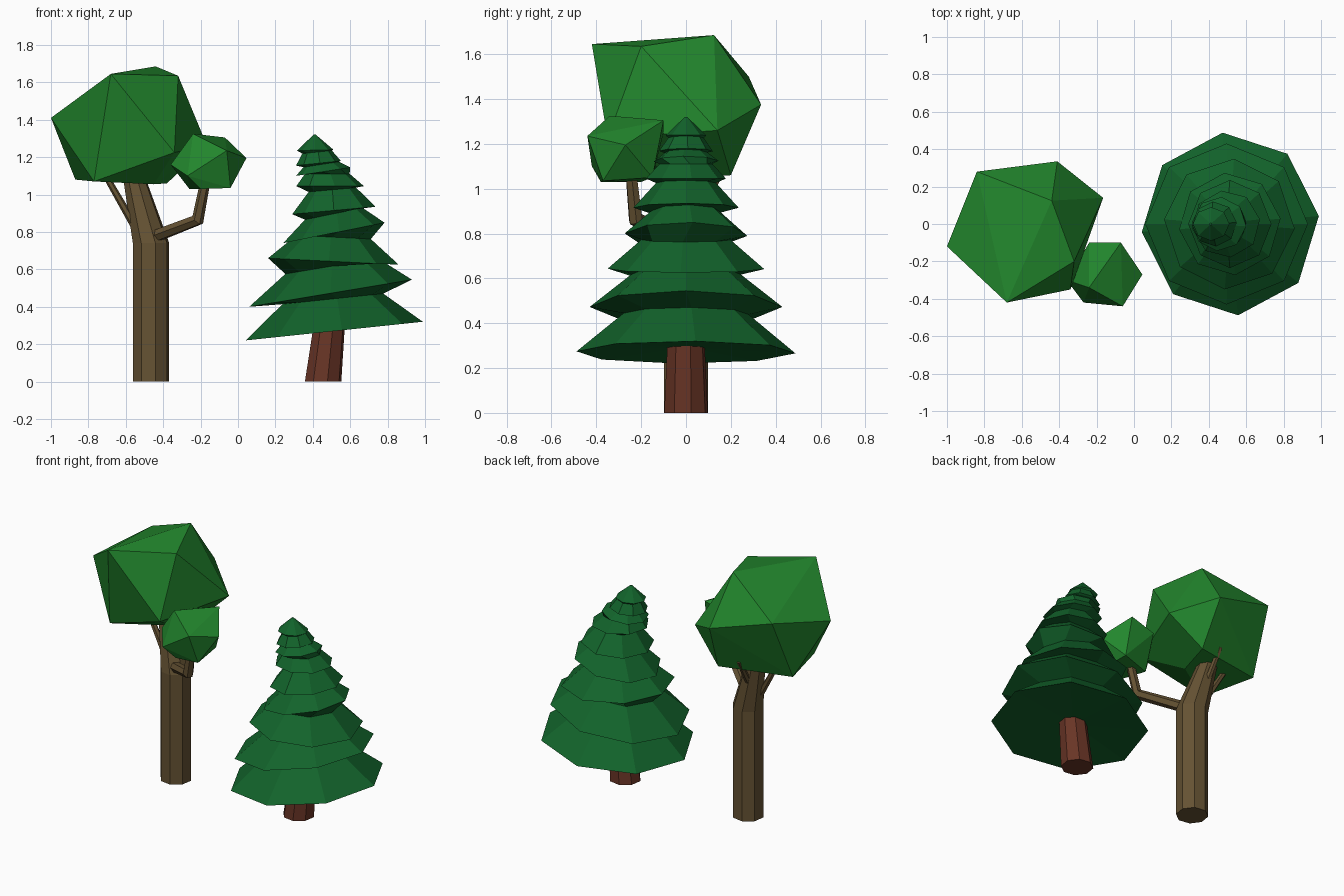
import bpy, bmesh
from math import sin, cos, pi, radians
from mathutils import Vector

if "Cube" in bpy.data.objects:
    bpy.data.objects.remove(bpy.data.objects["Cube"])


def material(name, rgb):
    m = bpy.data.materials.new(name)
    m.diffuse_color = (*rgb, 1)
    m.use_nodes = True
    m.node_tree.nodes["Principled BSDF"].inputs["Base Color"].default_value = m.diffuse_color
    return m


LEAF = material("leaf_green", (0.016, 0.24, 0.026))
NEEDLE = material("needle_green", (0.006, 0.125, 0.024))
BARK = material("brown_bark", (0.13, 0.085, 0.033))
RED_BARK = material("red_bark", (0.14, 0.035, 0.019))


def finish(name, bm, mat):
    bmesh.ops.recalc_face_normals(bm, faces=bm.faces)
    me = bpy.data.meshes.new(name)
    bm.to_mesh(me)
    bm.free()
    me.materials.append(mat)
    ob = bpy.data.objects.new(name, me)
    bpy.context.collection.objects.link(ob)
    return ob


def loft(name, rings, mat):
    """Skin a stack of equal-length point rings and cap both ends."""
    bm = bmesh.new()
    vs = [[bm.verts.new(p) for p in r] for r in rings]
    n = len(rings[0])
    for a, b in zip(vs, vs[1:]):
        for i in range(n):
            j = (i + 1) % n
            bm.faces.new((a[i], a[j], b[j], b[i]))
    bm.faces.new(vs[0][::-1])
    bm.faces.new(vs[-1])
    return finish(name, bm, mat)


def limb(name, path, radii, mat, sides=8, upright=False):
    """Tapered faceted tube along a path."""
    pts = [Vector(p) for p in path]
    rings = []
    for k, p in enumerate(pts):
        d = pts[min(k + 1, len(pts) - 1)] - pts[max(k - 1, 0)]
        if upright:
            u, v = Vector((1, 0, 0)), Vector((0, 1, 0))
        else:
            u = d.cross(Vector((0.3, 1, 0.1))).normalized()
            v = d.cross(u).normalized()
        rings.append([p + radii[k] * (cos(a) * u + sin(a) * v)
                      for a in (2 * pi * (i + 0.3) / sides for i in range(sides))])
    return loft(name, rings, mat)


def crown(name, points):
    """Irregular faceted leaf ball: hull of its corner points."""
    bm = bmesh.new()
    for p in points:
        bm.verts.new(p)
    r = bmesh.ops.convex_hull(bm, input=bm.verts)
    junk = [g for g in r["geom_interior"] if isinstance(g, bmesh.types.BMVert)]
    bmesh.ops.delete(bm, geom=junk, context="VERTS")
    return finish(name, bm, LEAF)


# Broadleaf tree: trunk, branch and twigs
limb("broadleaf_trunk", [(-0.465, 0, 0), (-0.465, 0, 0.74), (-0.57, 0.05, 1.15)],
     [0.1, 0.1, 0.055], BARK, upright=True)
limb("side_branch", [(-0.46, -0.03, 0.77), (-0.215, -0.225, 0.865), (-0.165, -0.25, 1.12)],
     [0.035, 0.035, 0.026], BARK, 6)
limb("left_twig", [(-0.54, 0, 0.81), (-0.73, 0.03, 1.14)], [0.022, 0.016], BARK, 6)
limb("back_twig", [(-0.52, 0.04, 0.88), (-0.53, 0.19, 1.13)], [0.022, 0.016], BARK, 6)

# Broadleaf crowns
crown("large_crown", [
    (-0.68, -0.42, 1.645), (-0.44, 0.125, 1.685), (-0.32, -0.2, 1.635),
    (-1.0, -0.12, 1.41), (-0.84, 0.28, 1.5), (-0.41, 0.335, 1.375),
    (-0.165, 0.14, 1.26), (-0.34, -0.35, 1.225), (-0.77, -0.27, 1.07),
    (-0.87, 0.1, 1.08), (-0.38, 0.2, 1.06), (-0.45, -0.05, 1.055)])
crown("small_crown", [
    (-0.24, -0.34, 1.325), (-0.07, -0.1, 1.305), (0.045, -0.27, 1.195),
    (-0.06, -0.44, 1.235), (-0.27, -0.42, 1.1), (-0.36, -0.3, 1.16),
    (-0.24, -0.1, 1.25), (-0.26, -0.2, 1.03), (-0.04, -0.37, 1.035),
    (-0.06, -0.15, 1.05), (-0.2, -0.38, 1.03)])

# Conifer trunk
limb("conifer_trunk", [(0.455, 0, 0), (0.49, 0, 0.32)], [0.1, 0.085], RED_BARK, upright=True)

# Conifer tiers: left x, left z, right x, right z, half depth, rotation
TIERS = [(0.04, 0.22, 0.99, 0.32, 0.49, 5), (0.06, 0.40, 0.93, 0.545, 0.43, 0),
         (0.16, 0.66, 0.86, 0.625, 0.35, -4), (0.24, 0.74, 0.785, 0.85, 0.275, 6),
         (0.29, 0.895, 0.735, 0.935, 0.235, 0), (0.31, 1.045, 0.675, 1.045, 0.18, 8),
         (0.31, 1.10, 0.60, 1.145, 0.145, -5), (0.31, 1.155, 0.55, 1.18, 0.12, 4),
         (0.315, 1.235, 0.51, 1.24, 0.09, 0)]


def tier_ring(cx, cz, rx, ry, slope, rot):
    angles = [2 * pi * i / 8 + radians(rot) for i in range(8)]
    return [(cx + rx * cos(a), ry * sin(a), cz + slope * rx * cos(a)) for a in angles]


rings = [tier_ring(0.49, 0.29, 0.08, 0.08, 0.1, 5)]
for k, (x0, z0, x1, z1, ry, rot) in enumerate(TIERS):
    cx, cz, rx, slope = (x0 + x1) / 2, (z0 + z1) / 2, (x1 - x0) / 2, (z1 - z0) / (x1 - x0)
    rings.append(tier_ring(cx, cz, rx, ry, slope, rot))
    if k + 1 < len(TIERS):
        # narrow waist tucked under the next tier
        n = TIERS[k + 1]
        nz = (n[1] + n[3]) / 2
        top = cz + 0.85 * (nz - cz)
        f = 0.57 if k < 5 else 0.66
        rings.append(tier_ring(0.6 * cx + 0.2 * (n[0] + n[2]), top, f * rx, f * ry, slope, rot))
rings.append(tier_ring(0.41, 1.32, 0.006, 0.006, 0, 0))
loft("conifer_foliage", rings, NEEDLE)
